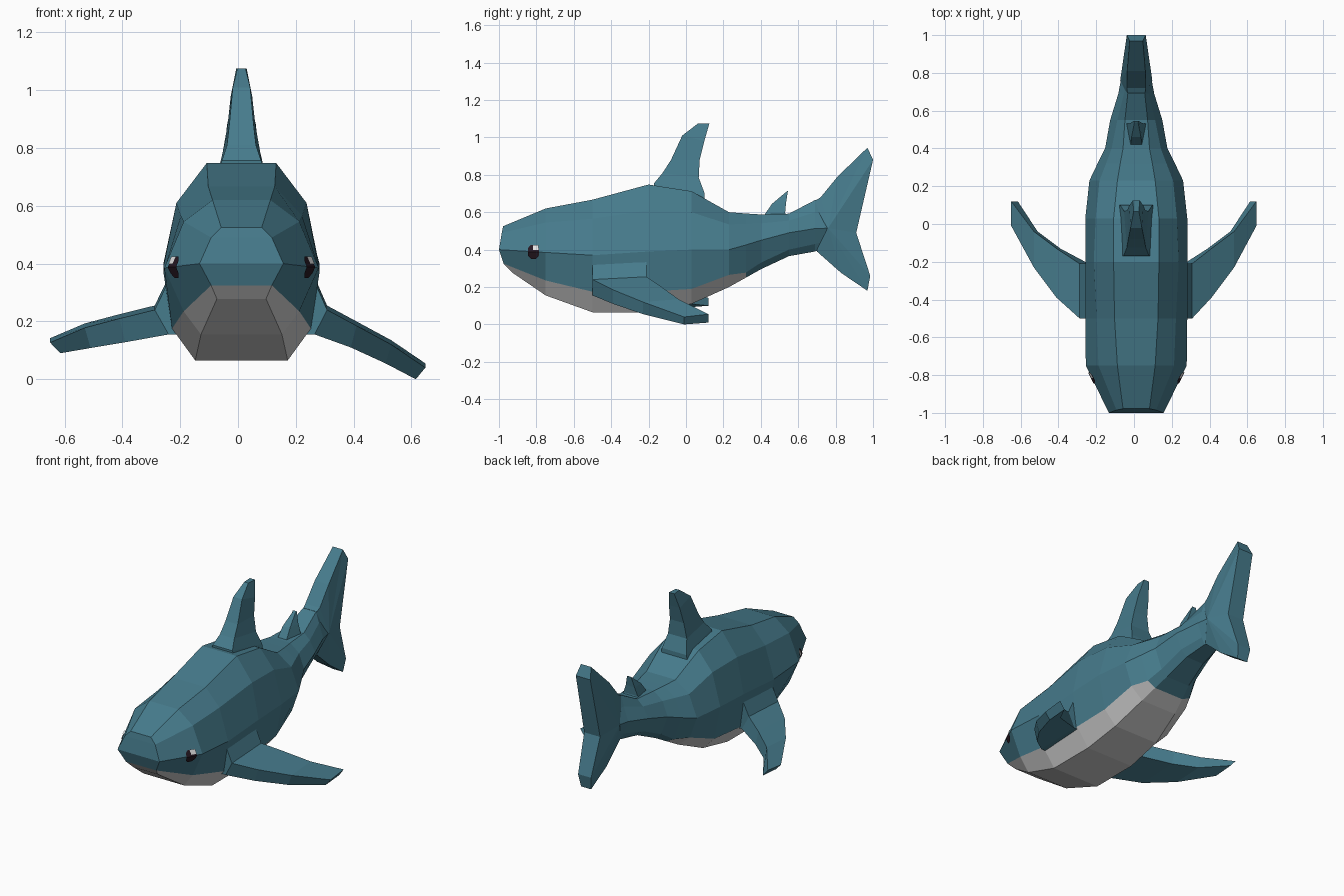
import bpy, bmesh

if "Cube" in bpy.data.objects:
    bpy.data.objects.remove(bpy.data.objects["Cube"])

CX = 0.012  # body centre line


def material(name, rgb):
    m = bpy.data.materials.new(name)
    m.diffuse_color = (*rgb, 1)
    m.use_nodes = True
    m.node_tree.nodes["Principled BSDF"].inputs["Base Color"].default_value = m.diffuse_color
    return m


BLUE = material("slate blue skin", (0.062, 0.2, 0.265))
GREY = material("pale grey belly", (0.62, 0.62, 0.62))
DARK = material("dark eye", (0.02, 0.009, 0.016))
WHITE = material("white glint", (0.9, 0.9, 0.9))


def make(name, verts, faces, mats, indices=None):
    bm = bmesh.new()
    vs = [bm.verts.new(v) for v in verts]
    for k, f in enumerate(faces):
        face = bm.faces.new([vs[i] for i in f])
        face.material_index = indices[k] if indices else 0
    bmesh.ops.recalc_face_normals(bm, faces=bm.faces[:])
    mesh = bpy.data.meshes.new(name)
    bm.to_mesh(mesh)
    bm.free()
    for m in mats:
        mesh.materials.append(m)
    ob = bpy.data.objects.new(name, mesh)
    bpy.context.collection.objects.link(ob)
    return ob


def loft4(name, rows):
    """Join four-cornered sections into a closed fin."""
    verts = [p for r in rows for p in r]
    faces = [(0, 1, 2, 3)]
    for s in range(len(rows) - 1):
        a = 4 * s
        for i in range(4):
            j = (i + 1) % 4
            faces.append((a + i, a + j, a + 4 + j, a + 4 + i))
    e = 4 * (len(rows) - 1)
    faces.append((e, e + 1, e + 2, e + 3))
    return make(name, verts, faces, [BLUE])


# Body: ten-sided rings; each gives (half width, z) from belly to back
rings = [
    (-1.0, (.085, .278), (.105, .325), (.145, .40), (.105, .49), (.07, .525)),
    (-.75, (.14, .155), (.20, .235), (.267, .385), (.20, .545), (.10, .62)),
    (-.50, (.16, .065), (.24, .175), (.27, .37), (.21, .565), (.115, .667)),
    (-.20, (.16, .065), (.24, .175), (.27, .39), (.225, .61), (.12, .748)),
    (.03, (.15, .11), (.23, .19), (.27, .40), (.215, .60), (.12, .712)),
    (.23, (.12, .20), (.20, .265), (.248, .40), (.195, .535), (.10, .60)),
    (.32, (.10, .25), (.155, .277), (.205, .425), (.16, .537), (.085, .593)),
    (.40, (.08, .295), (.12, .33), (.165, .45), (.13, .54), (.07, .588)),
    (.55, (.06, .365), (.10, .40), (.138, .49), (.10, .555), (.06, .592)),
    (.69, (.045, .39), (.065, .43), (.095, .513), (.065, .60), (.045, .665)),
    (.77, (.03, .42), (.045, .45), (.08, .515), (.05, .59), (.035, .65)),
]
snout_shift = (.07, .025, 0, .015, .022)
verts, faces, idx = [], [], []
for k, (y, *pts) in enumerate(rings):
    ys = [y + (d if k == 0 else 0) for d in snout_shift]
    half = [(w, yy, z) for (w, z), yy in zip(pts, ys)]
    verts += [(CX + w, yy, z) for w, yy, z in half]
    verts += [(CX - w, yy, z) for w, yy, z in reversed(half)]
for k in range(len(rings) - 1):
    a = 10 * k
    for i in range(10):
        j = (i + 1) % 10
        faces.append((a + i, a + j, a + 10 + j, a + 10 + i))
        idx.append(1 if i in (0, 8, 9) and rings[k][0] < .3 else 0)
for a in (0, 10 * (len(rings) - 1)):
    for i in range(4):
        faces.append((a + i, a + i + 1, a + 8 - i, a + 9 - i))
        idx.append(1 if a == 0 and i == 0 else 0)
make("body", verts, faces, [BLUE, GREY], idx)

# Tail fin: outline (y, z, half thickness) fanned from a thick middle point
outline = [(.68, .655, .045), (.72, .68, .05), (.81, .79, .048), (.97, .945, .035),
           (1.0, .88, .05), (.91, .49, .055), (.985, .26, .045), (.97, .18, .035),
           (.83, .275, .045), (.70, .39, .045)]
n = len(outline)
verts = [(CX + s * t, y, z) for s in (1, -1) for y, z, t in outline]
verts += [(CX + .085, .76, .515), (CX - .085, .76, .515)]
faces = []
for i in range(n):
    j = (i + 1) % n
    faces += [(i, j, 2 * n), (n + j, n + i, 2 * n + 1), (i, n + i, n + j, j)]
make("tail_fin", verts, faces, [BLUE])


# Back fins: rows of (front y, z, half width, rear y, z, half width)
def back_fin(name, rows):
    loft4(name, [[(CX - a, yf, zf), (CX + a, yf, zf), (CX + b, yr, zr), (CX - b, yr, zr)]
                 for yf, zf, a, yr, zr, b in rows])


back_fin("back_fin", [(-.17, .735, .075, .10, .67, .09),
                      (-.17, .756, .068, .10, .70, .085),
                      (-.125, .81, .05, .068, .785, .065),
                      (-.08, .88, .042, .073, .88, .048),
                      (-.02, 1.01, .03, .098, .98, .037),
                      (.065, 1.075, .014, .125, 1.075, .018)])
back_fin("small_back_fin", [(.42, .56, .035, .545, .56, .06),
                            (.42, .587, .03, .53, .597, .05),
                            (.46, .645, .025, .535, .65, .03),
                            (.535, .708, .01, .545, .715, .014)])

# Side fins: front y, rear y shared; each side has its own top and bottom (x, z)
fin_y = [(-.50, -.21), (-.50, -.21), (-.39, -.13), (-.23, -.04), (-.01, .12)]
right = [(.26, .365, .22, .155), (.308, .255, .265, .155), (.41, .20, .39, .11),
         (.53, .135, .51, .055), (.648, .055, .615, .0)]
left = [(-.235, .365, -.20, .155), (-.288, .255, -.24, .155), (-.41, .225, -.39, .128),
        (-.53, .193, -.51, .108), (-.65, .142, -.615, .09)]
for name, side in (("right_side_fin", right), ("left_side_fin", left)):
    loft4(name, [[(xt, yf, zt - .015), (xt, yr, zt), (xb, yr, zb + .01), (xb, yf, zb)]
                 for (yf, yr), (xt, zt, xb, zb) in zip(fin_y, side)])


# Eyes: thin patches folded over the cheek ridge
def cheek(s, y, dz, lift):
    x = .236 + .49 * (y + .81) - .42 * abs(dz) + lift
    return (CX + s * x, y - lift * .4, .388 + dz)


eye_half = [(-.03, 0), (-.028, .022), (-.014, .037), (.014, .037), (.028, .022), (.03, 0)]
for s, side in ((1, "right"), (-1, "left")):
    verts = [cheek(s, -.813 + dy, f * dz, .006) for f in (1, -1) for dy, dz in eye_half]
    make(side + "_eye", verts, [range(6), range(6, 12)], [DARK])
    glint = [(-.815, .01), (-.784, .01), (-.784, .037), (-.815, .037)]
    make(side + "_eye_glint", [cheek(s, y, dz, .009) for y, dz in glint], [range(4)], [WHITE])
